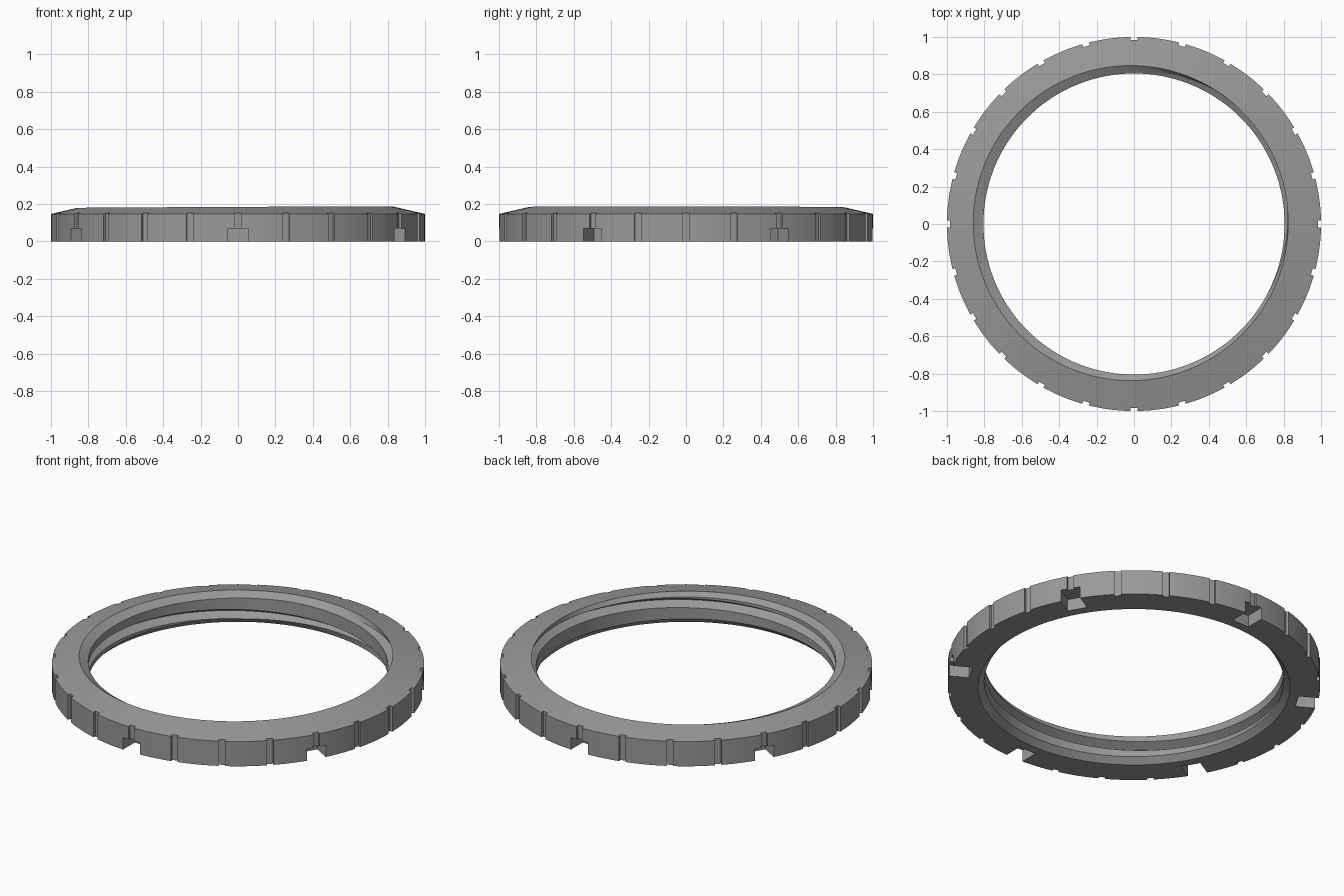
import bpy, bmesh, math
from mathutils import Matrix

if "Cube" in bpy.data.objects:
    bpy.data.objects.remove(bpy.data.objects["Cube"])

COLS = 144            # segments round the ring
BORE = 0.805          # crest radius of the internal thread
PITCH, HALF, DEPTH = 0.13, 0.027, 0.045
TAU = 2 * math.pi

metal = bpy.data.materials.new("grey metal")
metal.diffuse_color = (0.32, 0.32, 0.32, 1)
metal.use_nodes = True
metal.node_tree.nodes["Principled BSDF"].inputs["Base Color"].default_value = metal.diffuse_color


def make_object(name, bm):
    mesh = bpy.data.meshes.new(name)
    bm.to_mesh(mesh)
    bm.free()
    obj = bpy.data.objects.new(name, mesh)
    bpy.context.collection.objects.link(obj)
    mesh.materials.append(metal)
    return obj


def section(a):
    """Closed (radius, height) section of the ring at angle a."""
    centres = [0.146 + PITCH * (a / TAU + k) for k in (-2, -1, 0)]

    def bore(z):
        cut = max(1 - abs(z - c) / HALF for c in centres)
        return BORE + DEPTH * max(0, cut)

    rim = 0.842 - 0.0175 * math.cos(a) + 0.005 * math.sin(a)
    rim_z = 0.147 + 0.23 * (1 - rim)
    low, high = 0.033, rim_z - 0.024
    knots = [low]
    for c in centres:
        knots += [min(max(z, low), high) for z in (c - HALF, c, c + HALF)]
    knots.append(high)
    return ([(1, 0), (0.838, 0)] + [(bore(z), z) for z in knots]
            + [(rim, rim_z), (1, 0.147)])


# Threaded ring: section swept round one helix turn, ends welded together
bm = bmesh.new()
cols = []
for i in range(COLS + 1):
    a = TAU * i / COLS
    cols.append([bm.verts.new((r * math.cos(a), r * math.sin(a), z))
                 for r, z in section(a)])
for p, q in zip(cols, cols[1:]):
    for j in range(len(p)):
        k = (j + 1) % len(p)
        bm.faces.new((p[j], q[j], q[k], p[k]))
bmesh.ops.remove_doubles(bm, verts=bm.verts, dist=0.0002)
bmesh.ops.recalc_face_normals(bm, faces=bm.faces)
ring = make_object("threaded_ring", bm)


def cutter(name, count, start, radial, width, height):
    """Boxes spaced round the rim, cutting inwards to the radius 'radial'."""
    bm = bmesh.new()
    for i in range(count):
        turn = Matrix.Rotation(start + TAU * i / count, 4, 'Z')
        centre = Matrix.Translation(((radial + 1.1) / 2, 0, height - 0.25))
        size = Matrix.Diagonal((1.1 - radial, width, 0.5, 1))
        bmesh.ops.create_cube(bm, size=1, matrix=turn @ centre @ size)
    obj = make_object(name, bm)
    obj.hide_render = True
    obj.hide_set(True)
    mod = ring.modifiers.new(name, 'BOOLEAN')
    mod.operation, mod.solver, mod.object = 'DIFFERENCE', 'EXACT', obj
    return obj


# Grip notches over the full wall height, and spanner slots underneath
cutters = [cutter("grip_notch_cutter", 24, 0, 0.984, 0.036, 0.3),
           cutter("spanner_slot_cutter", 6, math.pi / 6, 0.89, 0.11, 0.07)]

bpy.context.view_layer.objects.active = ring
ring.select_set(True)
for mod in list(ring.modifiers):
    bpy.ops.object.modifier_apply(modifier=mod.name)
for c in cutters:
    bpy.data.objects.remove(c)
bpy.ops.object.shade_smooth_by_angle(angle=math.radians(20))
